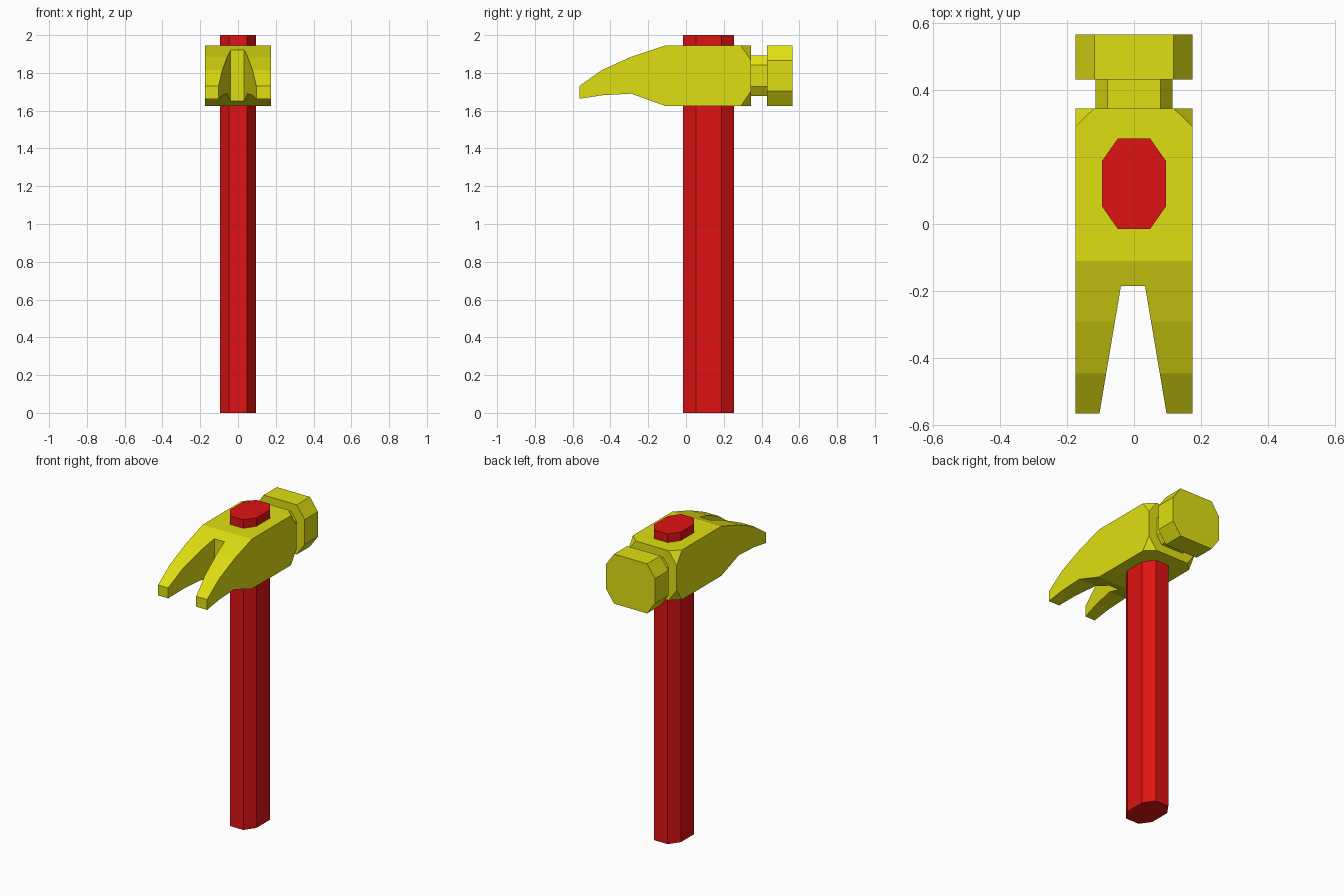
import bpy
import bmesh
from mathutils import Vector

cube = bpy.data.objects.get("Cube")
if cube:
    bpy.data.objects.remove(cube, do_unlink=True)


def material(name, colour):
    mat = bpy.data.materials.new(name)
    mat.use_nodes = True
    mat.diffuse_color = colour
    mat.node_tree.nodes["Principled BSDF"].inputs["Base Color"].default_value = colour
    return mat


def prism(name, outline, offset, mat, chamfers=()):
    """Extrude a flat outline of 3D points along offset, then slice off corners."""
    bm = bmesh.new()
    face = bm.faces.new([bm.verts.new(p) for p in outline])
    ext = bmesh.ops.extrude_face_region(bm, geom=[face], use_keep_orig=True)
    moved = [g for g in ext["geom"] if isinstance(g, bmesh.types.BMVert)]
    bmesh.ops.translate(bm, vec=offset, verts=moved)
    for point, normal in chamfers:
        cut = bmesh.ops.bisect_plane(bm, geom=bm.verts[:] + bm.edges[:] + bm.faces[:],
                                     plane_co=point, plane_no=normal, clear_outer=True)
        rim = [g for g in cut["geom_cut"] if isinstance(g, bmesh.types.BMEdge)]
        bmesh.ops.holes_fill(bm, edges=rim)
    bmesh.ops.recalc_face_normals(bm, faces=bm.faces)
    mesh = bpy.data.meshes.new(name)
    bm.to_mesh(mesh)
    bm.free()
    mesh.materials.append(mat)
    obj = bpy.data.objects.new(name, mesh)
    bpy.context.collection.objects.link(obj)
    return obj


def octagon(a, b, flat_a, flat_b):
    """Corner points of a rectangle with bevelled corners."""
    quarter = [(a, flat_b), (flat_a, b)]
    half = quarter + [(-x, y) for x, y in reversed(quarter)]
    return half + [(-x, -y) for x, y in half]


yellow = material("yellow paint", (0.74, 0.74, 0.006, 1))
red = material("red paint", (0.74, 0.006, 0.006, 1))

# Handle: long eight-sided shaft through the head
prism("handle", [(x, y + 0.12, 0) for x, y in octagon(0.095, 0.135, 0.048, 0.068)],
      (0, 0, 2), red)

# Head: side profile from claw tip to cheek, with the rear corners cut off
HALF, MID, BACK, TALL = 0.175, 1.785, 0.345, 0.16
profile = [(-0.565, 1.73), (-0.445, 1.815), (-0.29, 1.885), (-0.11, 1.945),
           (BACK, 1.945), (BACK, 1.625), (-0.11, 1.625), (-0.29, 1.69),
           (-0.44, 1.682), (-0.565, 1.663)]
corners = []
for sx in (-1, 1):
    for sz in (-1, 1):
        a = Vector((sx * 0.118, BACK, MID + sz * TALL))
        b = Vector((sx * HALF, 0.29, MID + sz * TALL))
        c = Vector((sx * HALF, BACK, MID + sz * 0.08))
        normal = (b - a).cross(c - a).normalized()
        corners.append((a, normal if normal.y > 0 else -normal))
head = prism("head", [(-HALF, y, z) for y, z in profile], (2 * HALF, 0, 0),
             yellow, corners)

# Claw slot: tapered wedge cut out of the front
slope = (0.1 - 0.036) / 0.38
wide = 0.1 + slope * 0.1
slot = prism("claw_slot_cutter",
             [(-0.039, -0.185, 1.4), (0.033, -0.185, 1.4),
              (wide - 0.003, -0.665, 1.4), (-wide - 0.003, -0.665, 1.4)],
             (0, 0, 0.8), yellow)
slot.hide_render = True
cut = head.modifiers.new("claw slot", 'BOOLEAN')
cut.operation = 'DIFFERENCE'
cut.solver = 'EXACT'
cut.object = slot
bpy.context.view_layer.objects.active = head
bpy.ops.object.modifier_apply(modifier=cut.name)
bpy.data.objects.remove(slot, do_unlink=True)

# Neck and striking face
for name, start, end, shape in (
        ("neck", 0.335, 0.44, octagon(0.115, 0.107, 0.079, 0.056)),
        ("striking_face", 0.43, 0.565, octagon(HALF, TALL, 0.118, 0.08))):
    prism(name, [(x, start, MID + z) for x, z in shape], (0, end - start, 0), yellow)
